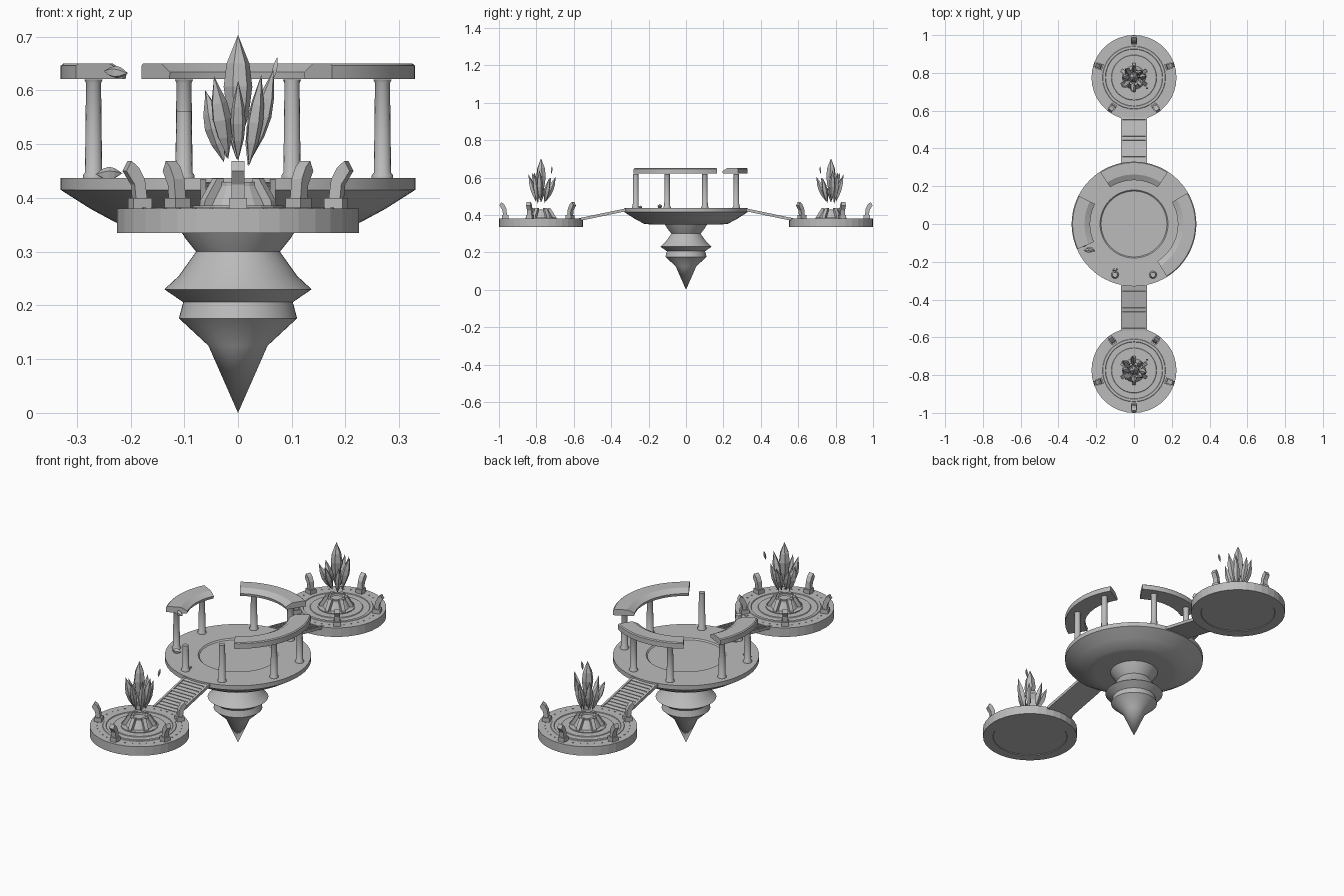
import bpy, bmesh, math, random
from mathutils import Vector, Matrix

random.seed(4)
old = bpy.data.objects.get("Cube")
if old:
    bpy.data.objects.remove(old, do_unlink=True)

stone = bpy.data.materials.new("grey_stone")
stone.use_nodes = True
GREY = (0.5, 0.5, 0.5, 1)
stone.diffuse_color = GREY
stone.node_tree.nodes["Principled BSDF"].inputs["Base Color"].default_value = GREY


def finish(name, bm, smooth=None):
    """Turn a bmesh into a named object, smooth below the given angle."""
    bmesh.ops.recalc_face_normals(bm, faces=bm.faces[:])
    mesh = bpy.data.meshes.new(name)
    bm.to_mesh(mesh)
    bm.free()
    mesh.materials.append(stone)
    ob = bpy.data.objects.new(name, mesh)
    bpy.context.collection.objects.link(ob)
    if smooth:
        bpy.ops.object.select_all(action="DESELECT")
        ob.select_set(True)
        bpy.context.view_layer.objects.active = ob
        bpy.ops.object.shade_smooth_by_angle(angle=math.radians(smooth))
    return ob


def lathe(bm, profile, sides, start=0, sweep=360, centre=(0, 0, 0), closed=False):
    """Revolve (radius, height) points about z; partial sweeps get end caps."""
    full = sweep == 360
    count = sides if full else sides + 1
    rings = []
    for i in range(count):
        a = math.radians(start + sweep * i / sides)
        rings.append([bm.verts.new(Vector(centre) + Vector((r * math.cos(a), r * math.sin(a), z)))
                      for r, z in profile])
    n = len(profile)
    for i in range(sides):
        a, b = rings[i], rings[(i + 1) % count]
        for j in range(n if closed else n - 1):
            k = (j + 1) % n
            bm.faces.new((a[j], b[j], b[k], a[k]))
    if not full:
        bm.faces.new(rings[0])
        bm.faces.new(rings[-1])
    bmesh.ops.remove_doubles(bm, verts=bm.verts[:], dist=0.00005)


def slab(bm, outline, width, matrix):
    """Extrude an (x, z) outline to a width along y, then place it."""
    sides = [[bm.verts.new(matrix @ Vector((x, s * width / 2, z))) for x, z in outline]
             for s in (-1, 1)]
    n = len(outline)
    bm.faces.new(sides[0])
    bm.faces.new(sides[1])
    for i in range(n):
        j = (i + 1) % n
        bm.faces.new((sides[0][i], sides[0][j], sides[1][j], sides[1][i]))


def box(bm, lo, hi, matrix=Matrix()):
    slab(bm, [(lo[0], lo[2]), (hi[0], lo[2]), (hi[0], hi[2]), (lo[0], hi[2])],
         hi[1] - lo[1], matrix @ Matrix.Translation((0, (lo[1] + hi[1]) / 2, 0)))


def crystal(bm, foot, tip, radius, sides=6, belly=0.5):
    """Faceted shard pointed at both ends."""
    foot, tip = Vector(foot), Vector(tip)
    axis = tip - foot
    turn = axis.to_track_quat("Z", "Y").to_matrix()
    off = random.random()
    rings = []
    for t, s in ((belly * 0.55, 0.75), (belly, 1), (belly + 0.2, 0.8)):
        rings.append([bm.verts.new(foot + axis * t + turn @ Vector(
            (radius * s * math.cos(off + math.tau * i / sides),
             radius * s * math.sin(off + math.tau * i / sides), 0))) for i in range(sides)])
    ends = bm.verts.new(foot), bm.verts.new(tip)
    for i in range(sides):
        j = (i + 1) % sides
        bm.faces.new((ends[0], rings[0][j], rings[0][i]))
        bm.faces.new((ends[1], rings[2][i], rings[2][j]))
        for a, b in zip(rings, rings[1:]):
            bm.faces.new((a[i], a[j], b[j], b[i]))


def mirror_y(ob):
    """Repeat a part on the far side."""
    mod = ob.modifiers.new("far_side", "MIRROR")
    mod.use_axis = (False, True, False)
    return ob


# Central floating disc with a shallow sunken floor
bm = bmesh.new()
lathe(bm, [(0, 0.431), (0.174, 0.431), (0.18, 0.437), (0.33, 0.437), (0.33, 0.415),
           (0.275, 0.38), (0.225, 0.353), (0.19, 0.349), (0, 0.349)], 64)
finish("central_disc", bm, 25)

# Hanging spike below
bm = bmesh.new()
lathe(bm, [(0, 0.352), (0.115, 0.352), (0.098, 0.325), (0.078, 0.3), (0.11, 0.255), (0.137, 0.23),
           (0.102, 0.206), (0.11, 0.176), (0.055, 0.125), (0, 0)], 48)
finish("hanging_spike", bm, 40)

# Ring of eight pillars, one snapped short
bm = bmesh.new()
for k in range(8):
    a = math.radians(22.5 + 45 * k - (2 if k % 2 == 0 else -2))
    top = 0.562 if k == 5 else 0.62
    c = (0.287 * math.cos(a), 0.287 * math.sin(a), 0)
    flare = [(0.014, top - 0.006), (0.017, top)] if k not in (5, 6) else [(0.014, top)]
    lathe(bm, [(0, 0.436), (0.02, 0.436), (0.02, 0.442), (0.016, 0.447)] + flare + [(0, top)],
          16, centre=c)
finish("pillars", bm, 40)

# Broken roof ring in three curved pieces
bm = bmesh.new()
beam = [(0.235, 0.621), (0.232, 0.634), (0.262, 0.65), (0.325, 0.65), (0.33, 0.646), (0.33, 0.621)]
for start, end in ((57, 123), (153, 204), (-58, 30)):
    lathe(bm, beam, (end - start) // 4, start, end - start, closed=True)
finish("roof_ring", bm, 25)

# Fallen chips near the broken roof and pillar
bm = bmesh.new()
for foot, tip, r in (((-0.265, -0.14, 0.444), (-0.215, -0.14, 0.446), 0.013),
                     ((-0.25, -0.125, 0.636), (-0.205, -0.145, 0.632), 0.012),
                     ((-0.115, -0.245, 0.44), (-0.085, -0.24, 0.442), 0.009)):
    crystal(bm, foot, tip, r, 5)
finish("rubble", bm)

# Side platforms
CY = -0.775
MID = Matrix.Translation((0, CY, 0))
bm = bmesh.new()
lathe(bm, [(0, 0.382), (0.118, 0.382), (0.12, 0.379), (0.15, 0.379), (0.152, 0.382), (0.165, 0.382),
           (0.167, 0.38), (0.225, 0.38), (0.225, 0.335), (0.178, 0.335), (0.176, 0.338), (0, 0.338)],
      36, centre=(0, CY, 0))
mirror_y(finish("side_platforms", bm))

# Small studs in a circle on each platform
bm = bmesh.new()
for k in range(36):
    box(bm, (0.19, -0.003, 0.379), (0.195, 0.003, 0.382),
        MID @ Matrix.Rotation(math.tau * (k + 0.5) / 36, 4, "Z"))
mirror_y(finish("platform_studs", bm))

# Five outward curling claws on each platform
bm = bmesh.new()
claw = [(0.181, 0.395), (0.203, 0.395), (0.206, 0.425), (0.222, 0.45), (0.212, 0.469),
        (0.198, 0.457), (0.186, 0.435)]
for k in range(5):
    m = MID @ Matrix.Rotation(math.radians(-90 + 72 * k), 4, "Z")
    box(bm, (0.174, -0.017, 0.378), (0.21, 0.017, 0.4), m)
    slab(bm, claw, 0.024, m)
mirror_y(finish("claws", bm))

# Ribbed pedestal under the crystals
bm = bmesh.new()
lathe(bm, [(0, 0.38), (0.085, 0.38), (0.085, 0.386), (0.062, 0.386), (0.042, 0.422),
           (0.042, 0.43), (0.03, 0.43), (0.027, 0.424), (0, 0.424)], 18, centre=(0, CY, 0))
rib = [(0.03, 0.38), (0.078, 0.38), (0.076, 0.395), (0.05, 0.436), (0.036, 0.436)]
for k in range(6):
    slab(bm, rib, 0.018, MID @ Matrix.Rotation(math.radians(60 * k + 30), 4, "Z"))
mirror_y(finish("pedestals", bm))

# Floating crystal cluster with one loose shard
bm = bmesh.new()
crystal(bm, (0, CY, 0.49), (0, CY, 0.703), 0.027, belly=0.55)
for k in range(8):
    a = math.radians(45 * k + random.uniform(-9, 9))
    d = Vector((math.cos(a), math.sin(a), 0))
    lean = random.uniform(0.055, 0.085)
    base = Vector((0, CY, random.uniform(0.458, 0.475))) + d * 0.026
    peak = Vector((0, CY, random.uniform(0.595, 0.65))) + d * lean
    crystal(bm, base, peak, random.uniform(0.014, 0.02), 5, 0.48)
crystal(bm, (0.064, CY + 0.055, 0.618), (0.073, CY + 0.058, 0.662), 0.006, 4)
mirror_y(finish("crystals", bm))

# Sloped stair bridges with side rails
bm = bmesh.new()
outer, inner = Vector((0, -0.57, 0.376)), Vector((0, -0.32, 0.428))
run = inner - outer
slope = Matrix.Translation(outer) @ Matrix.Rotation(math.atan2(run.z, run.y), 4, "X")
length = run.length
box(bm, (-0.07, 0, -0.008), (0.07, length, 0.002), slope)
for s in (-1, 1):
    box(bm, (s * 0.065 - 0.005, 0, 0), (s * 0.065 + 0.005, length, 0.007), slope)
for k in range(11):
    y = length * (k + 0.6) / 11.5
    box(bm, (-0.06, y - 0.006, 0), (0.06, y + 0.006, 0.005), slope)
mirror_y(finish("bridges", bm))
